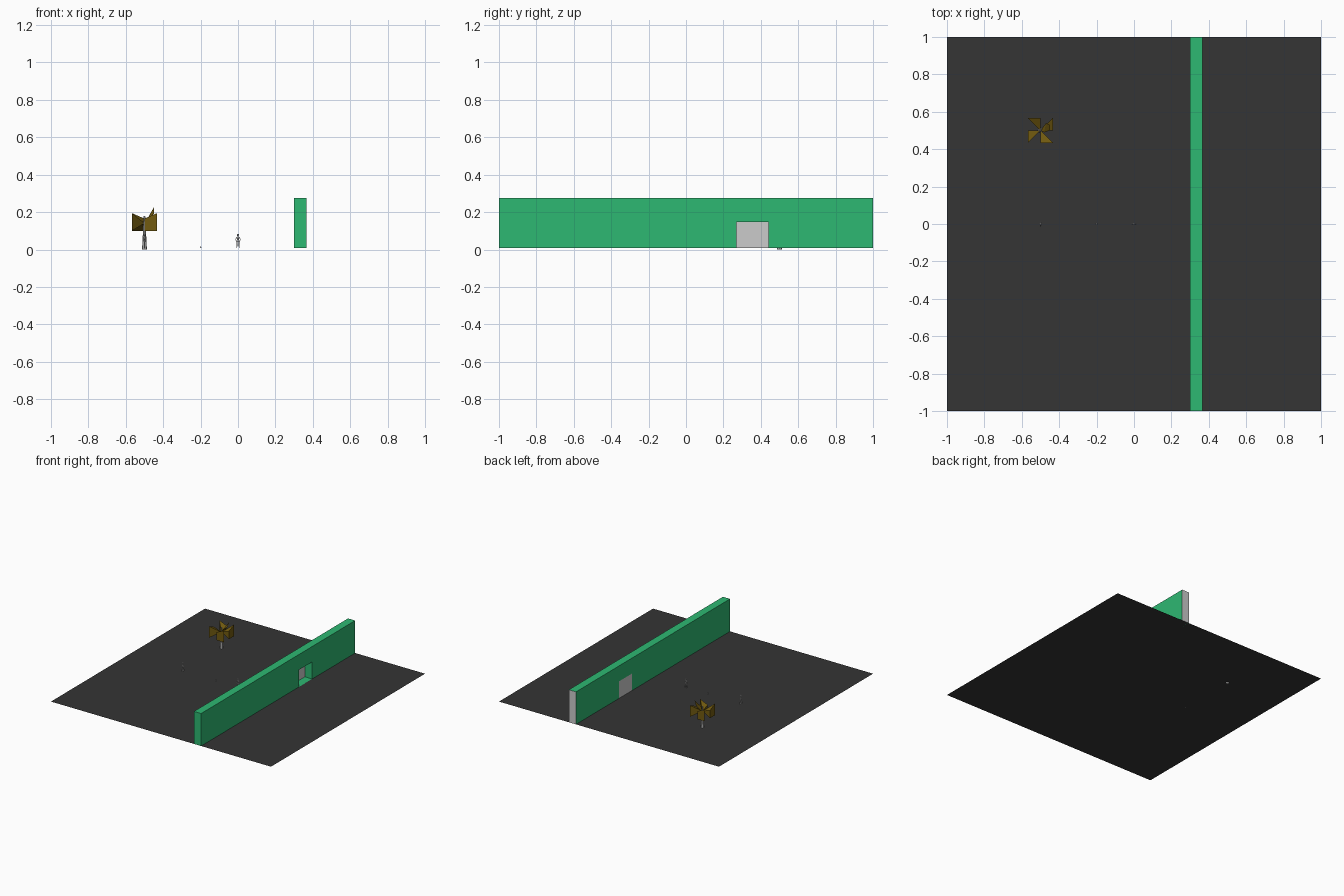
import bpy, bmesh, math
from mathutils import Vector

if "Cube" in bpy.data.objects:
    bpy.data.objects.remove(bpy.data.objects["Cube"])


def material(name, r, g, b):
    m = bpy.data.materials.new(name)
    m.diffuse_color = (r, g, b, 1)
    m.use_nodes = True
    m.node_tree.nodes["Principled BSDF"].inputs["Base Color"].default_value = m.diffuse_color
    return m


GROUND = material("dark ground", 0.035, 0.035, 0.035)
GREEN = material("wall green", 0.027, 0.479, 0.168)
GREY = material("light grey", 0.6, 0.6, 0.6)
BROWN = material("leaf brown", 0.17, 0.105, 0.005)
Z0 = 0.008  # ground level; the trunk reaches down to z = 0


def finish(bm, name, *mats):
    me = bpy.data.meshes.new(name)
    bm.to_mesh(me)
    bm.free()
    for m in mats:
        me.materials.append(m)
    ob = bpy.data.objects.new(name, me)
    bpy.context.collection.objects.link(ob)
    return ob


def quad(bm, *pts, mat=0):
    f = bm.faces.new([bm.verts.new(p) for p in pts])
    f.material_index = mat


def rod(bm, a, b, r1, r2, sides=6):
    a, b = Vector(a), Vector(b)
    d = b - a
    vs = bmesh.ops.create_cone(bm, cap_ends=True, segments=sides,
                               radius1=r1, radius2=r2, depth=d.length)["verts"]
    rot = d.to_track_quat("Z", "Y")
    for v in vs:
        v.co = rot @ v.co + (a + b) / 2


# Ground sheet
bm = bmesh.new()
quad(bm, (-1, -1, Z0), (1, -1, Z0), (1, 1, Z0), (-1, 1, Z0))
finish(bm, "ground", GROUND)

# Wall with a door recess open to +x and a grey door in the -x face
bm = bmesh.new()
xa, xb = 0.30, 0.365
ys, zs = (-1, 0.27, 0.44, 1), (Z0, 0.148, 0.275)
for i in range(3):
    for j in range(2):
        y0, y1, z0, z1 = ys[i], ys[i + 1], zs[j], zs[j + 1]
        door = i == 1 and j == 0
        quad(bm, (xa, y0, z0), (xa, y0, z1), (xa, y1, z1), (xa, y1, z0), mat=int(door))
        if not door:
            quad(bm, (xb, y0, z0), (xb, y1, z0), (xb, y1, z1), (xb, y0, z1))
t, (d0, d1, dz) = zs[2], (ys[1], ys[2], zs[1])
quad(bm, (xa, -1, Z0), (xb, -1, Z0), (xb, -1, t), (xa, -1, t))               # front end
quad(bm, (xb, 1, Z0), (xa, 1, Z0), (xa, 1, t), (xb, 1, t), mat=1)            # back end
quad(bm, (xa, -1, t), (xb, -1, t), (xb, 1, t), (xa, 1, t))                   # top
quad(bm, (xa, 1, Z0), (xb, 1, Z0), (xb, -1, Z0), (xa, -1, Z0))               # bottom
quad(bm, (xa, d0, Z0), (xa, d0, dz), (xb, d0, dz), (xb, d0, Z0))             # jambs
quad(bm, (xa, d1, Z0), (xb, d1, Z0), (xb, d1, dz), (xa, d1, dz))
quad(bm, (xa, d0, dz), (xa, d1, dz), (xb, d1, dz), (xb, d0, dz))             # lintel
s = Z0 + 0.001
quad(bm, (xa, d0, s), (xb, d0, s), (xb, d1, s), (xa, d1, s))                 # sill
bmesh.ops.remove_doubles(bm, verts=bm.verts, dist=1e-5)
finish(bm, "wall", GREEN, GREY)

# Tree trunk
bm = bmesh.new()
rod(bm, (0, 0, 0), (0, 0, 0.18), 0.013, 0.004, 8)
finish(bm, "tree_trunk", GREY).location = (-0.5, 0.5, 0)

# Leaves: pinwheel of four pyramids with their points at the trunk, plus a raised one
bm = bmesh.new()


def leaf(base, tip):
    b = [bm.verts.new(p) for p in base]
    a = bm.verts.new(tip)
    bm.faces.new(b)
    for i in range(4):
        bm.faces.new((b[i], a, b[(i + 1) % 4]))


for k in range(4):
    c, sn = round(math.cos(k * math.pi / 2)), round(math.sin(k * math.pi / 2))
    corners = ((0.068, 0, 0.10), (0.068, 0.068, 0.10),
               (0.068, 0.068, 0.195), (0.068, 0, 0.165))
    leaf([(x * c - y * sn, x * sn + y * c, z) for x, y, z in corners], (0, 0, 0.14))
leaf([(0.02, -0.01, 0.17), (0.05, 0.0, 0.19), (0.05, 0.03, 0.225), (0.03, 0.04, 0.19)],
     (0, 0, 0.13))
bmesh.ops.recalc_face_normals(bm, faces=bm.faces)
finish(bm, "tree_leaves", BROWN).location = (-0.5, 0.5, 0)


# Small standing figures
def figure(name, x, y, turn):
    bm = bmesh.new()
    rod(bm, (0, 0, 0.034), (0, 0, 0.062), 0.004, 0.006)
    head = bmesh.ops.create_icosphere(bm, subdivisions=1, radius=0.007)["verts"]
    bmesh.ops.translate(bm, verts=head, vec=(0, 0, 0.070))
    for sx in (-1, 1):
        rod(bm, (sx * 0.004, 0, 0.036), (sx * 0.007, 0, 0), 0.003, 0.002)
        rod(bm, (sx * 0.004, 0, 0.060), (sx * 0.013, 0, 0.047), 0.002, 0.002)
        rod(bm, (sx * 0.013, 0, 0.047), (sx * 0.007, -0.003, 0.034), 0.002, 0.002)
    ob = finish(bm, name, GREY)
    ob.location = (x, y, Z0)
    ob.rotation_euler.z = turn


figure("middle_figure", 0, 0, 0)
figure("left_figure", -0.5, 0, math.pi / 2)

# Ball between the figures
bm = bmesh.new()
bmesh.ops.create_icosphere(bm, subdivisions=2, radius=0.004)
finish(bm, "ball", GREY).location = (-0.2, 0, Z0 + 0.005)
